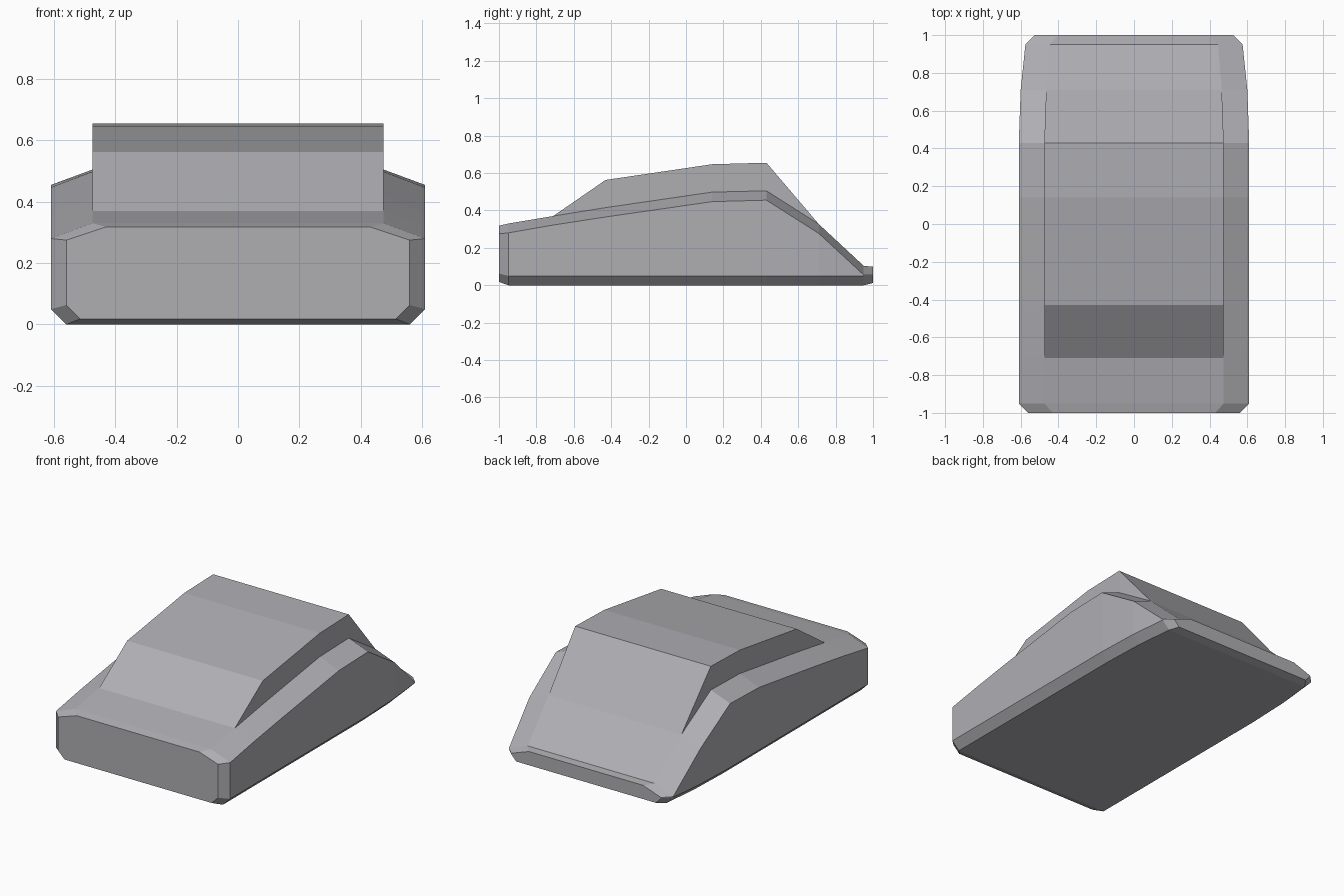
import bpy, bmesh

if "Cube" in bpy.data.objects:
    bpy.data.objects.remove(bpy.data.objects["Cube"])

# Stations along the car: y, sill half width, sill z, side half width,
# side bottom z, side top z, shoulder half width, shoulder z, roof z
STATIONS = [
    (-1.00, 0.515, 0.018, 0.56, 0.063, 0.275, 0.43, 0.318, 0.318),
    (-0.95, 0.56, 0.0, 0.61, 0.05, 0.28, 0.475, 0.33, 0.33),
    (-0.71, 0.56, 0.0, 0.61, 0.05, 0.322, 0.475, 0.37, 0.37),
    (-0.43, 0.56, 0.0, 0.61, 0.05, 0.365, 0.475, 0.415, 0.563),
    (0.14, 0.56, 0.0, 0.61, 0.05, 0.447, 0.475, 0.498, 0.647),
    (0.43, 0.56, 0.0, 0.61, 0.05, 0.455, 0.475, 0.505, 0.655),
    (0.71, 0.55, 0.0, 0.60, 0.05, 0.277, 0.465, 0.327, 0.327),
    (0.95, 0.525, 0.0, 0.575, 0.05, 0.055, 0.445, 0.104, 0.104),
    (1.00, 0.49, 0.012, 0.525, 0.05, 0.055, 0.40, 0.099, 0.099),
]


def section(y, sill_x, sill_z, side_x, low_z, high_z, top_x, shoulder_z, roof_z):
    half = [(sill_x, sill_z), (side_x, low_z), (side_x, high_z),
            (top_x, shoulder_z), (top_x, roof_z)]
    ring = half + [(-x, z) for x, z in reversed(half)]
    return [(x, y, z) for x, z in ring]


# Car body with raised cabin, lofted through the stations
bm = bmesh.new()
rings = [[bm.verts.new(p) for p in section(*s)] for s in STATIONS]
for a, b in zip(rings, rings[1:]):
    n = len(a)
    for i in range(n):
        j = (i + 1) % n
        bm.faces.new((a[i], a[j], b[j], b[i]))
# Front and back end caps
bm.faces.new(rings[0])
bm.faces.new(rings[-1])
bmesh.ops.remove_doubles(bm, verts=bm.verts, dist=0.0005)
bmesh.ops.recalc_face_normals(bm, faces=bm.faces)

mesh = bpy.data.meshes.new("car_body")
bm.to_mesh(mesh)
bm.free()
body = bpy.data.objects.new("car_body", mesh)
bpy.context.collection.objects.link(body)

# Dark grey paint
paint = bpy.data.materials.new("dark_grey_paint")
paint.diffuse_color = (0.43, 0.425, 0.45, 1.0)
paint.use_nodes = True
paint.node_tree.nodes["Principled BSDF"].inputs["Base Color"].default_value = paint.diffuse_color
mesh.materials.append(paint)
